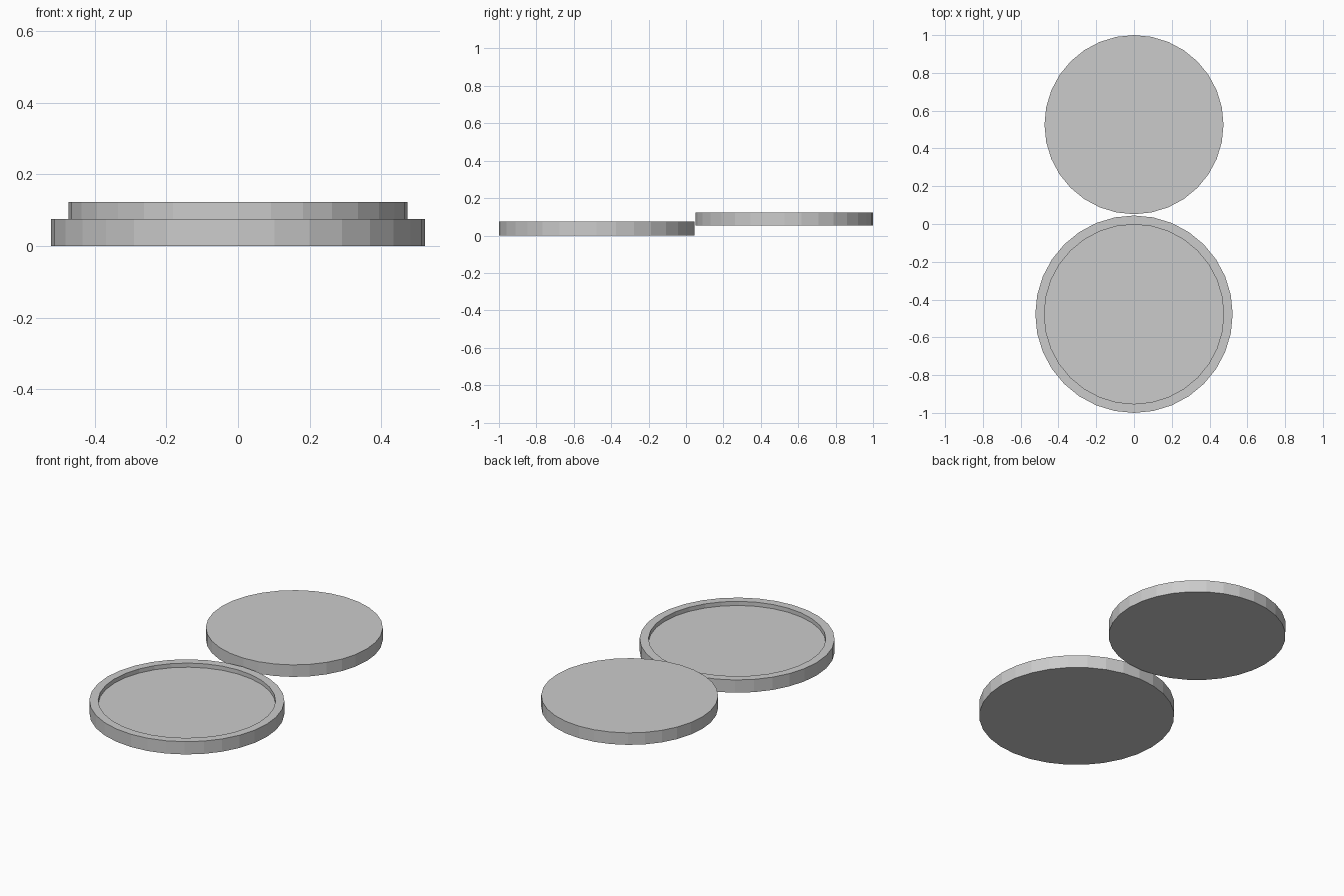
import bpy, bmesh, math

if "Cube" in bpy.data.objects:
    bpy.data.objects.remove(bpy.data.objects["Cube"])

SIDES = 32


def lathe(name, profile, y):
    """Flat-faced solid of revolution from (radius, z) rings, capped at both ends."""
    bm = bmesh.new()
    rings = []
    for r, z in profile:
        rings.append([bm.verts.new((r * math.cos(2 * math.pi * i / SIDES),
                                    r * math.sin(2 * math.pi * i / SIDES), z))
                      for i in range(SIDES)])
    for a, b in zip(rings, rings[1:]):
        for i in range(SIDES):
            j = (i + 1) % SIDES
            bm.faces.new((a[i], a[j], b[j], b[i]))
    bm.faces.new(rings[0][::-1])
    bm.faces.new(rings[-1])
    bmesh.ops.recalc_face_normals(bm, faces=bm.faces)
    mesh = bpy.data.meshes.new(name)
    bm.to_mesh(mesh)
    bm.free()
    obj = bpy.data.objects.new(name, mesh)
    obj.location.y = y
    bpy.context.collection.objects.link(obj)
    return obj


# Shallow tray: outer wall, flat rim, recessed floor
lathe("tray", [(0.5225, 0), (0.5225, 0.0755), (0.475, 0.0755), (0.475, 0.051)], -0.4775)

# Loose disc that fits the recess, set behind at floor height
lathe("disc", [(0.474, 0.0525), (0.474, 0.1235)], 0.526)
